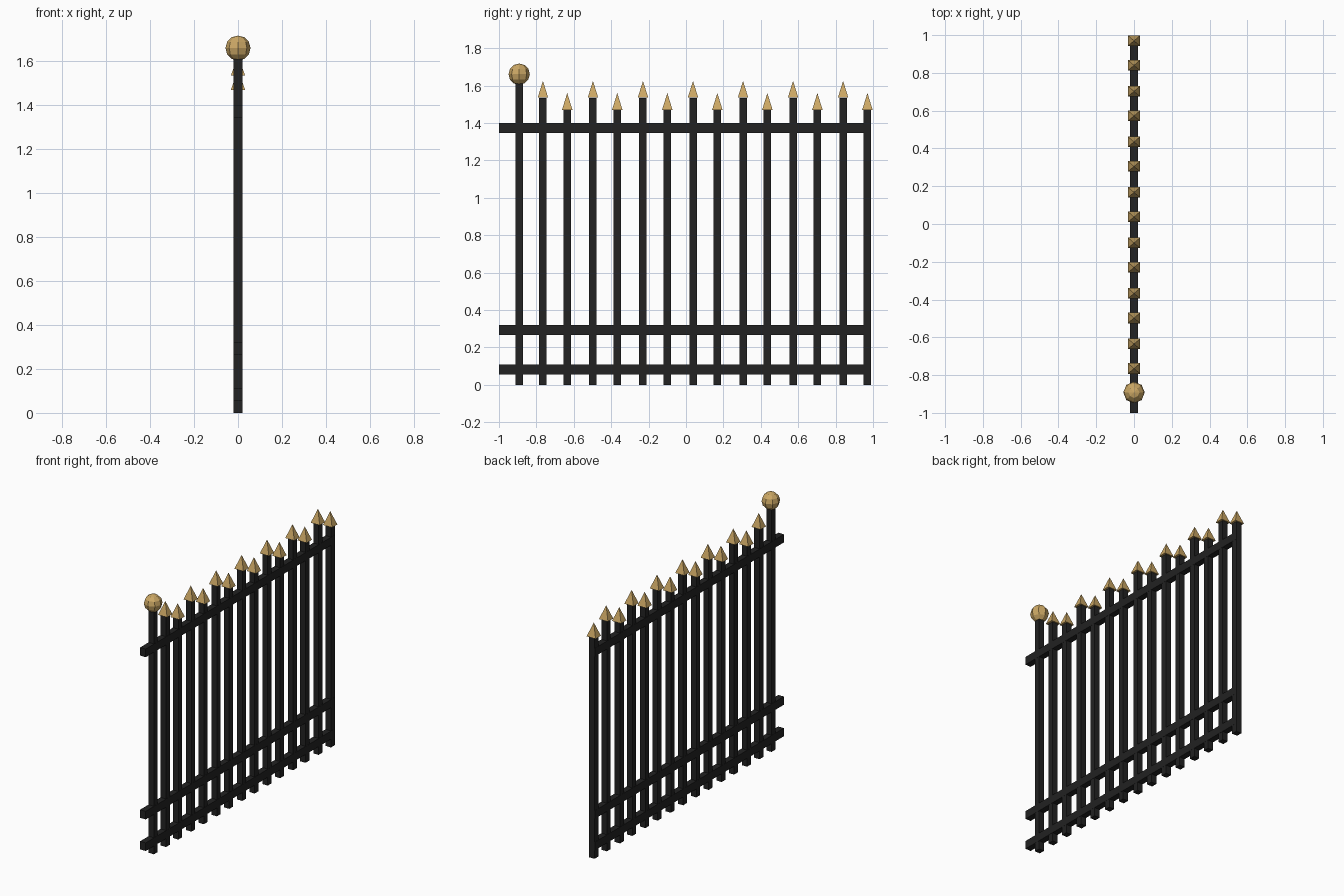
import bpy
import math

cube = bpy.data.objects.get("Cube")
if cube:
    bpy.data.objects.remove(cube, do_unlink=True)


def material(name, color):
    mat = bpy.data.materials.new(name)
    mat.use_nodes = True
    mat.diffuse_color = color
    mat.node_tree.nodes["Principled BSDF"].inputs["Base Color"].default_value = color
    return mat


black = material("black iron", (0.016, 0.016, 0.016, 1))
gold = material("gold paint", (0.60, 0.39, 0.13, 1))


def finish(name, mat):
    obj = bpy.context.object
    obj.name = name
    obj.data.materials.append(mat)
    return obj


def box(name, y0, y1, z0, z1, depth):
    bpy.ops.mesh.primitive_cube_add(size=1, location=(0, (y0 + y1) / 2, (z0 + z1) / 2))
    obj = finish(name, black)
    obj.scale = (depth, y1 - y0, z1 - z0)


def spear_tip(name, y, z, height):
    # Four-sided point, slightly wider across the fence than along it
    bpy.ops.mesh.primitive_cone_add(vertices=4, radius1=math.sqrt(0.5), radius2=0, depth=1,
                                    location=(0, y, z + height / 2))
    obj = finish(name, gold)
    obj.rotation_euler.z = math.pi / 4
    bpy.ops.object.transform_apply(location=False, rotation=True, scale=False)
    obj.scale = (0.066, 0.056, height)


# Horizontal rails
for name, z in (("bottom_rail", 0.083), ("lower_rail", 0.293), ("top_rail", 1.373)):
    box(name, -1, 0.988, z - 0.027, z + 0.027, 0.041)

# Pickets alternate tall and short, each with a spear tip
pair_step = 0.2675
for i in range(14):
    pair, short = divmod(i, 2)
    y = -0.765 + pair * pair_step + short * 0.13
    base = 1.47 if short else 1.535
    box(f"picket_{i + 1}", y - 0.02, y + 0.02, 0, base, 0.039)
    spear_tip(f"spear_tip_{i + 1}", y, base, 0.09)

# End post with its faceted ball
post_y = -0.892
box("end_post", post_y - 0.02, post_y + 0.02, 0, 1.63, 0.039)
bpy.ops.mesh.primitive_uv_sphere_add(segments=8, ring_count=6, radius=0.057,
                                     location=(0, post_y, 1.661))
finish("ball_finial", gold)
